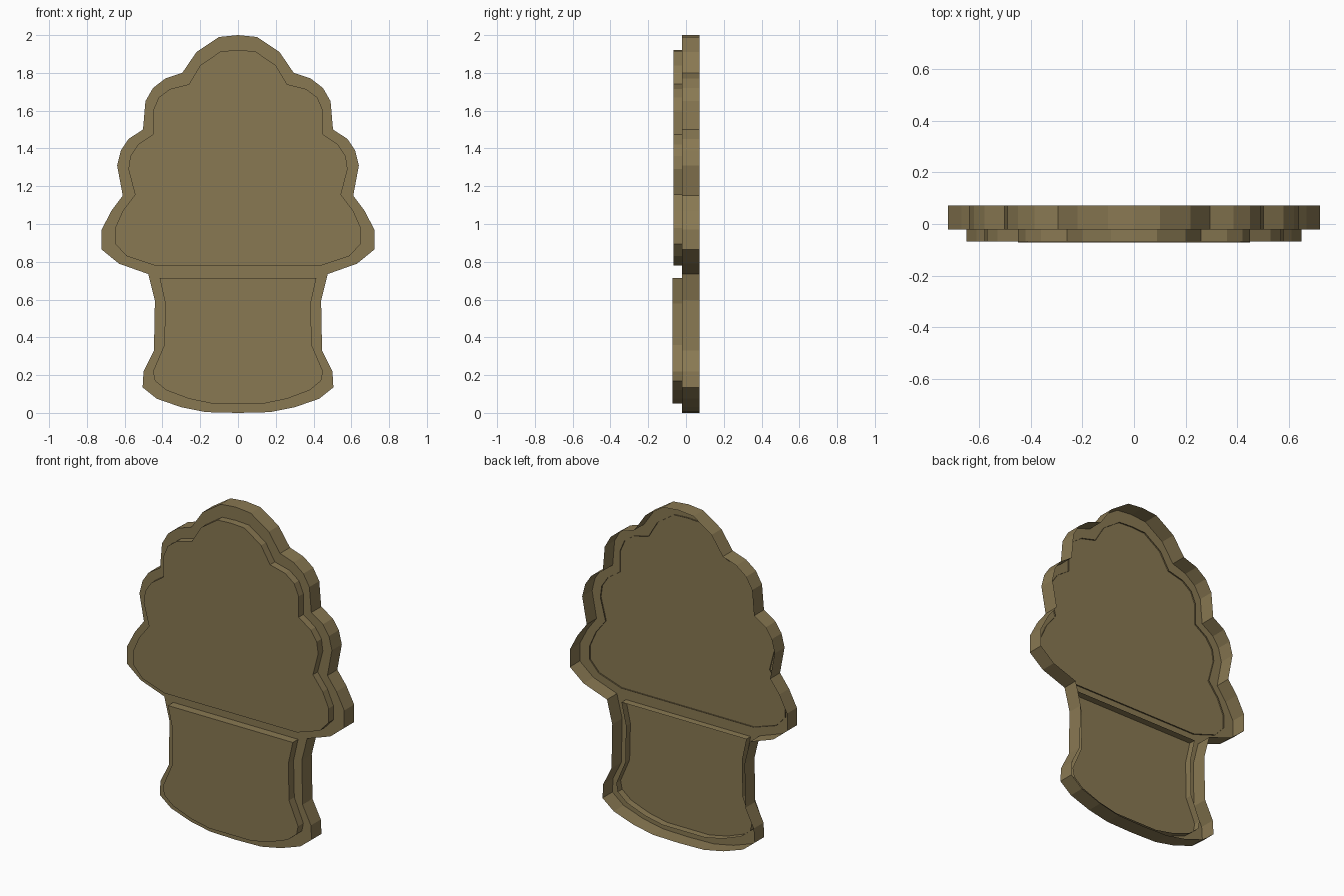
import bpy, bmesh

# One shared colour
mat = bpy.data.materials.new("olive_brown")
mat.diffuse_color = (0.25, 0.19, 0.085, 1.0)


def tray(name, half, front, back):
    """Mirror a half outline (x, z, top to bottom), cap the front, leave the back open."""
    left = [(-x, z) for x, z in half]
    right = [(x, z) for x, z in reversed(half) if x > 0]
    outline = left + right          # counter-clockwise seen from the front
    bm = bmesh.new()
    f = [bm.verts.new((x, front, z)) for x, z in outline]
    b = [bm.verts.new((x, back, z)) for x, z in outline]
    bm.faces.new(f)
    n = len(f)
    for i in range(n):
        j = (i + 1) % n
        bm.faces.new((f[j], f[i], b[i], b[j]))
    bm.normal_update()
    mesh = bpy.data.meshes.new(name)
    bm.to_mesh(mesh)
    bm.free()
    mesh.materials.append(mat)
    obj = bpy.data.objects.new(name, mesh)
    bpy.context.collection.objects.link(obj)
    return obj


# Backing tray: full silhouette, open at the back
backing = [(0, 2.0), (0.10, 1.99), (0.22, 1.91), (0.295, 1.80), (0.385, 1.77),
           (0.45, 1.72), (0.49, 1.65), (0.503, 1.50), (0.58, 1.45), (0.62, 1.39),
           (0.64, 1.31), (0.61, 1.15), (0.67, 1.07), (0.722, 0.97), (0.722, 0.865),
           (0.63, 0.79), (0.475, 0.735), (0.44, 0.595), (0.445, 0.33), (0.50, 0.22),
           (0.505, 0.135), (0.43, 0.075), (0.30, 0.03), (0.17, 0.004), (0, 0)]
tray("backing_tray", backing, -0.022, 0.072)

# Scalloped upper relief
upper = [(0, 1.92), (0.09, 1.915), (0.20, 1.84), (0.26, 1.74), (0.36, 1.715),
         (0.42, 1.67), (0.45, 1.60), (0.45, 1.475), (0.53, 1.42), (0.57, 1.36),
         (0.58, 1.29), (0.545, 1.155), (0.61, 1.07), (0.65, 0.98), (0.65, 0.895),
         (0.59, 0.83), (0.44, 0.78)]
tray("upper_relief", upper, -0.067, -0.014)

# Lower cup relief, its walls pass through the backing
cup = [(0.415, 0.715), (0.385, 0.58), (0.39, 0.36), (0.45, 0.22),
       (0.44, 0.17), (0.38, 0.12), (0.26, 0.075), (0.14, 0.05)]
tray("cup_relief", cup, -0.072, 0.02)
